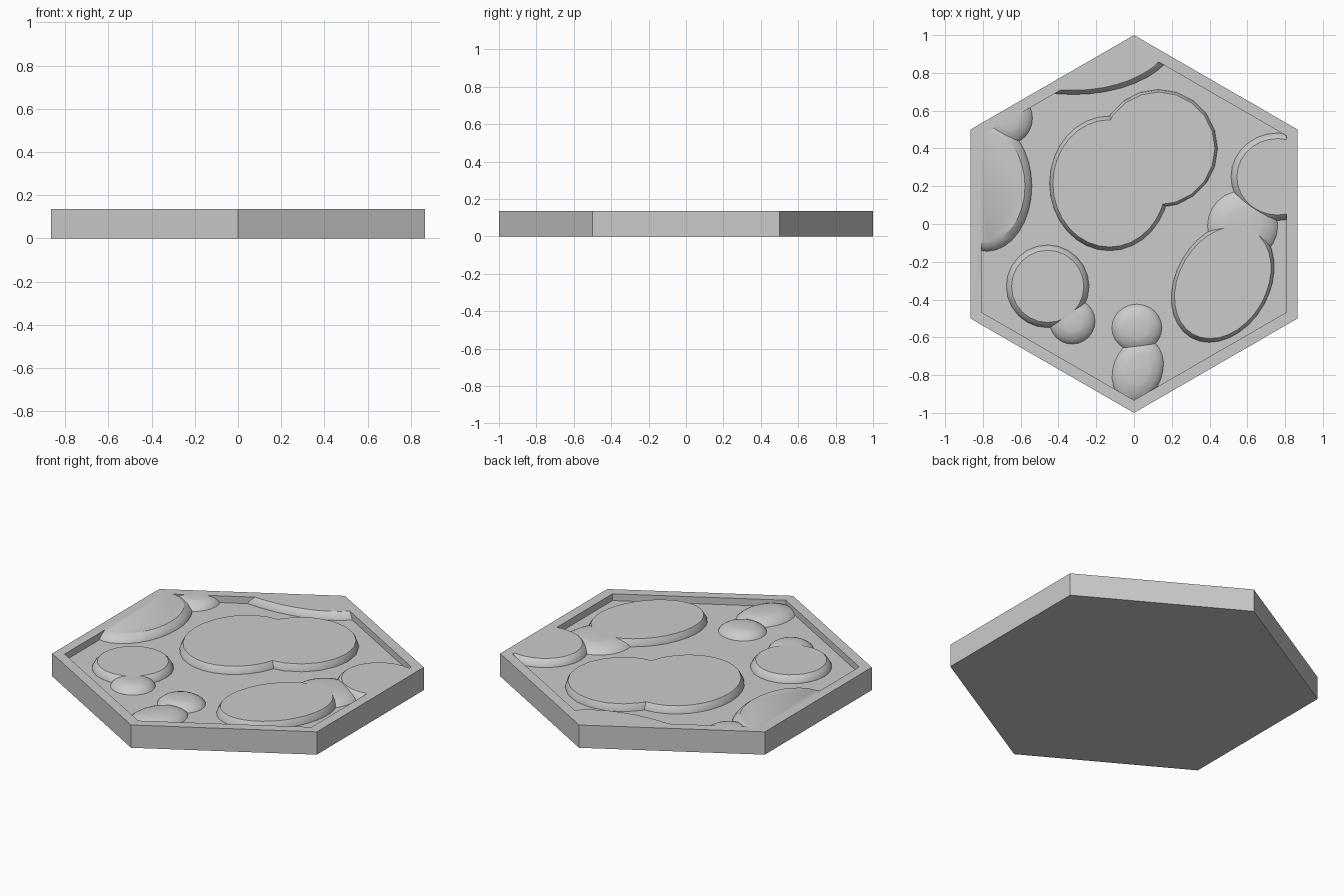
import bpy, bmesh, math
from mathutils import Matrix, Vector

TOP, FLOOR = 0.135, 0.095
OUTER, INNER, CLIP = 1.0, 0.933, 0.965

cube = bpy.data.objects.get("Cube")
if cube:
    bpy.data.objects.remove(cube, do_unlink=True)

stone = bpy.data.materials.new("stone grey")
stone.use_nodes = True
grey = (0.6, 0.6, 0.6, 1)
stone.diffuse_color = grey
stone.node_tree.nodes["Principled BSDF"].inputs["Base Color"].default_value = grey


def add_object(name, bm):
    bmesh.ops.recalc_face_normals(bm, faces=bm.faces)
    mesh = bpy.data.meshes.new(name)
    bm.to_mesh(mesh)
    bm.free()
    mesh.materials.append(stone)
    obj = bpy.data.objects.new(name, mesh)
    bpy.context.collection.objects.link(obj)
    return obj


def hex_ring(bm, radius, z):
    angles = [math.radians(30 + 60 * i) for i in range(6)]
    return [bm.verts.new((radius * math.cos(a), radius * math.sin(a), z)) for a in angles]


def make_tray():
    """Hexagonal tile with a raised rim around a sunken floor."""
    bm = bmesh.new()
    rings = [hex_ring(bm, r, z) for r, z in
             ((OUTER, 0), (OUTER, TOP), (INNER, TOP), (INNER, FLOOR))]
    for a, b in zip(rings, rings[1:]):
        for i in range(6):
            j = (i + 1) % 6
            bm.faces.new((a[i], a[j], b[j], b[i]))
    bm.faces.new(rings[0])
    bm.faces.new(rings[-1])
    return add_object("hexagon_tile", bm)


def cut(bm, point, normal):
    """Trim away the side the normal points to and cap the opening."""
    geom = bm.verts[:] + bm.edges[:] + bm.faces[:]
    out = bmesh.ops.bisect_plane(bm, geom=geom, dist=1e-5, plane_co=point,
                                 plane_no=normal, clear_outer=True)
    edges = [e for e in out["geom_cut"] if isinstance(e, bmesh.types.BMEdge)]
    if edges:
        bmesh.ops.holes_fill(bm, edges=edges, sides=0)


def make_stone(name, x, y, rx, ry, rz, tilt=0, segments=24, z=0.08):
    """Flattened ball, planed off level with the rim and trimmed to the tile."""
    bm = bmesh.new()
    bmesh.ops.create_uvsphere(bm, u_segments=segments, v_segments=16, radius=1)
    bm.transform(Matrix.Translation((x, y, z))
                 @ Matrix.Rotation(math.radians(tilt), 4, "Z")
                 @ Matrix.Diagonal((rx, ry, rz, 1)))
    cut(bm, (0, 0, TOP), (0, 0, 1))
    cut(bm, (0, 0, 0.03), (0, 0, -1))
    for i in range(6):
        a = math.radians(60 * i)
        n = Vector((math.cos(a), math.sin(a), 0))
        cut(bm, n * CLIP * math.cos(math.pi / 6), n)
    for v in bm.verts:
        if abs(v.co.z - TOP) < 1e-4:
            v.co.z = TOP
    return add_object(name, bm)


# name, centre x, y, radii x, y, z, tilt, segments
stones = [
    ("centre_stone", -0.13, 0.215, 0.32, 0.36, 0.16, 0, 32),
    ("centre_stone_lobe", 0.13, 0.40, 0.315, 0.315, 0.18, 0, 20),
    ("front_right_stone", -0.457, -0.33, 0.222, 0.222, 0.11, 0, 24),
    ("front_right_pebble", -0.327, -0.515, 0.125, 0.125, 0.062),
    ("front_pebble", 0.015, -0.55, 0.137, 0.13, 0.062),
    ("front_corner_pebble", 0.02, -0.775, 0.18, 0.135, 0.062, 70),
    ("front_left_stone", 0.47, -0.31, 0.34, 0.25, 0.15, 60, 32),
    ("left_dome", 0.575, -0.01, 0.192, 0.192, 0.064),
    ("left_stone", 0.76, 0.25, 0.25, 0.235, 0.11, 0, 28),
    ("right_stone", -0.78, 0.2, 0.243, 0.35, 0.1, 0, 32),
    ("back_right_pebble", -0.665, 0.56, 0.132, 0.14, 0.062),
    ("back_stone", -0.32, 1.0, 0.56, 0.318, 0.14, 0, 40),
]

tile = make_tray()
bpy.context.view_layer.objects.active = tile

# Merge every stone into the tile
for spec in stones:
    blob = make_stone(*spec)
    mod = tile.modifiers.new(spec[0], "BOOLEAN")
    mod.operation = "UNION"
    mod.solver = "EXACT"
    mod.object = blob
    bpy.ops.object.modifier_apply(modifier=mod.name)
    bpy.data.objects.remove(blob, do_unlink=True)

bpy.ops.object.select_all(action="DESELECT")
tile.select_set(True)
bpy.ops.object.shade_smooth_by_angle(angle=math.radians(30))
